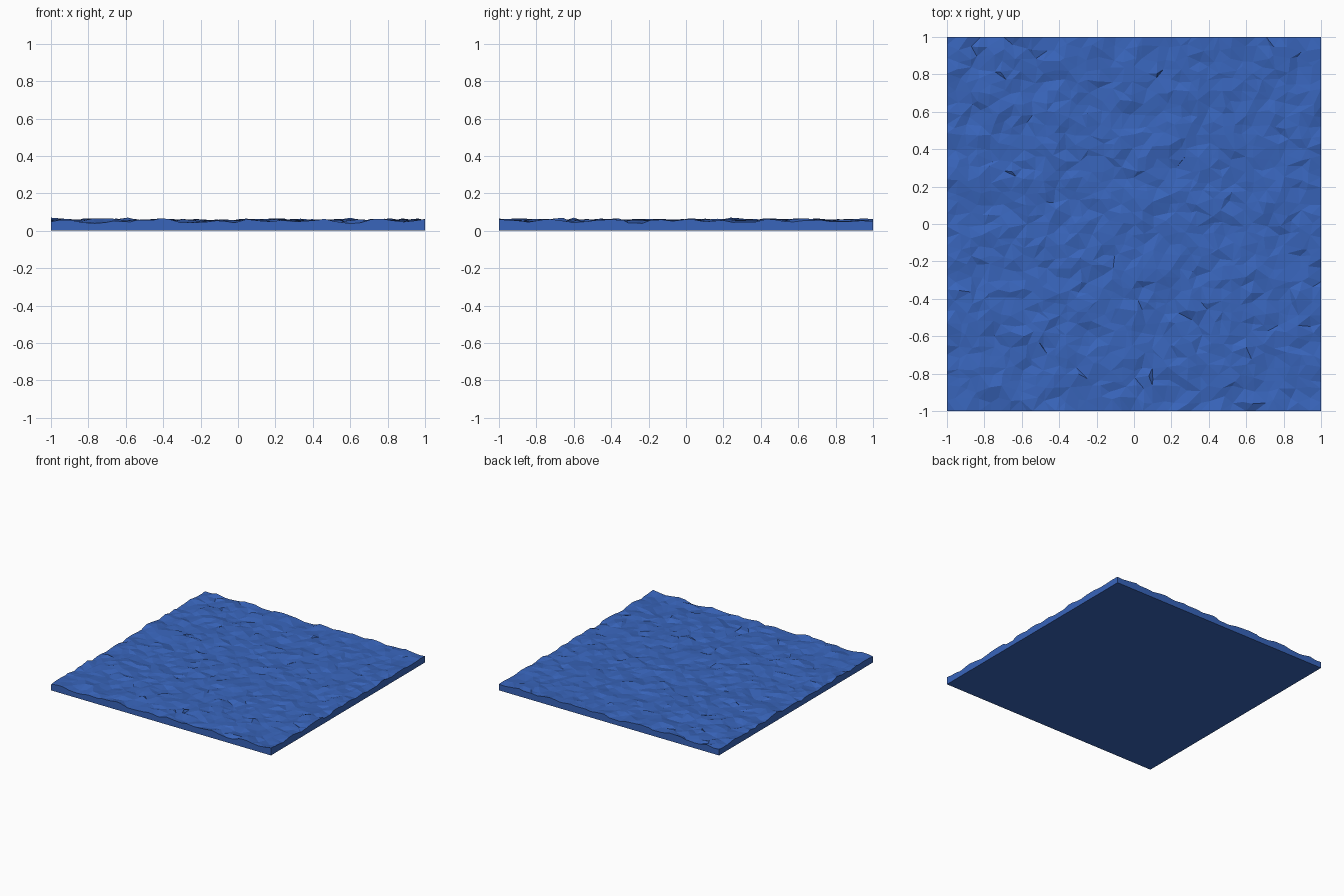
import bpy, bmesh, random
from mathutils import Vector, noise

if "Cube" in bpy.data.objects:
    bpy.data.objects.remove(bpy.data.objects["Cube"])

random.seed(7)
N = 34                      # cells per side
STEP = 2 / N

water = bpy.data.materials.new("water_blue")
water.diffuse_color = (0.04, 0.13, 0.50, 1)
water.use_nodes = True
water.node_tree.nodes["Principled BSDF"].inputs["Base Color"].default_value = water.diffuse_color


def height(x, y):
    # broad ripples plus small random chop
    n = noise.noise(Vector((x * 6, y * 6, 3.1)))
    z = 0.052 + 0.014 * n + random.uniform(-0.009, 0.009)
    return min(max(z, 0.028), 0.07)


bm = bmesh.new()

# rough top: a jittered grid whose border stays straight
grid = []
for j in range(N + 1):
    row = []
    for i in range(N + 1):
        x, y = -1 + i * STEP, -1 + j * STEP
        if 0 < i < N:
            x += random.uniform(-0.36, 0.36) * STEP
        if 0 < j < N:
            y += random.uniform(-0.36, 0.36) * STEP
        row.append(bm.verts.new((x, y, height(x, y))))
    grid.append(row)
for j in range(N):
    for i in range(N):
        a, b = grid[j][i], grid[j][i + 1]
        c, d = grid[j + 1][i + 1], grid[j + 1][i]
        # split each cell along its shorter diagonal
        if (a.co - c.co).length < (b.co - d.co).length:
            bm.faces.new((a, b, c))
            bm.faces.new((a, c, d))
        else:
            bm.faces.new((a, b, d))
            bm.faces.new((b, c, d))

# vertical sides and flat underside
rim = (grid[0][:-1] + [r[N] for r in grid[:-1]]
       + grid[N][:0:-1] + [r[0] for r in grid[:0:-1]])
base = [bm.verts.new((v.co.x, v.co.y, 0)) for v in rim]
for k in range(len(rim)):
    m = (k + 1) % len(rim)
    bm.faces.new((rim[m], rim[k], base[k], base[m]))
bm.faces.new(base[::-1])
bmesh.ops.recalc_face_normals(bm, faces=bm.faces)

mesh = bpy.data.meshes.new("water_surface")
bm.to_mesh(mesh)
bm.free()
mesh.materials.append(water)
bpy.context.collection.objects.link(bpy.data.objects.new("water_surface", mesh))
